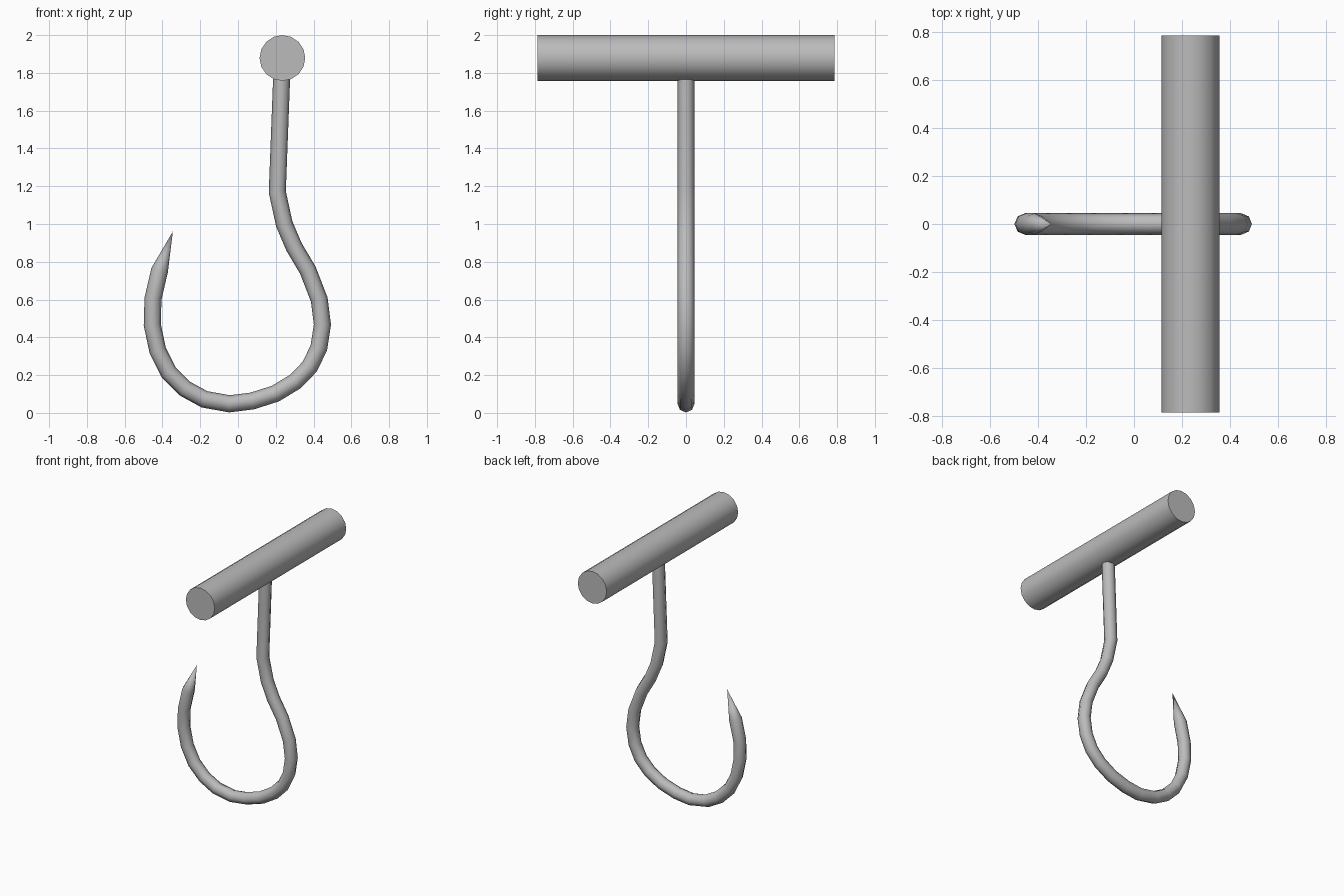
import bpy, bmesh, math
from mathutils import Vector

cube = bpy.data.objects.get("Cube")
if cube:
    bpy.data.objects.remove(cube, do_unlink=True)

steel = bpy.data.materials.new("grey steel")
steel.use_nodes = True
grey = (0.5, 0.5, 0.5, 1)
steel.diffuse_color = grey
steel.node_tree.nodes["Principled BSDF"].inputs["Base Color"].default_value = grey


def finish(obj, angle):
    obj.data.materials.append(steel)
    bpy.ops.object.select_all(action="DESELECT")
    obj.select_set(True)
    bpy.context.view_layer.objects.active = obj
    bpy.ops.object.shade_smooth_by_angle(angle=math.radians(angle))


# Crossbar handle
bpy.ops.mesh.primitive_cylinder_add(vertices=16, radius=0.121, depth=1.574,
                                    location=(0.235, 0, 1.879),
                                    rotation=(math.pi / 2, 0, 0))
handle = bpy.context.object
handle.name = "handle"
finish(handle, 40)

# Hook centre line from the handle round to the last ring before the point
PATH = [(0.235, 1.88), (0.208, 1.17), (0.245, 1.0), (0.296, 0.88), (0.37, 0.755),
        (0.43, 0.6), (0.447, 0.467), (0.428, 0.345), (0.38, 0.245), (0.305, 0.167),
        (0.198, 0.102), (0.075, 0.063), (-0.045, 0.048), (-0.178, 0.072),
        (-0.28, 0.128), (-0.367, 0.215), (-0.425, 0.33), (-0.454, 0.467),
        (-0.45, 0.605), (-0.415, 0.755)]
TIP = (-0.345, 0.96)
RADIUS, SIDES = 0.045, 8

points = [Vector((x, 0, z)) for x, z in PATH + [TIP]]
side = Vector((0, 1, 0))
bm = bmesh.new()
rings = []
for i, p in enumerate(points[:-1]):
    ahead = (points[i + 1] - p).normalized()
    behind = (p - points[i - 1]).normalized() if i else ahead
    tangent = (ahead + behind).normalized()
    normal = side.cross(tangent) / tangent.dot(ahead)
    rings.append([bm.verts.new(p + RADIUS * (normal * math.cos(a) + side * math.sin(a)))
                  for a in (math.tau * k / SIDES for k in range(SIDES))])

# Skin of the rod, its hidden end cap and the sharp point
for a, b in zip(rings, rings[1:]):
    for k in range(SIDES):
        n = (k + 1) % SIDES
        bm.faces.new((a[k], a[n], b[n], b[k]))
bm.faces.new(rings[0])
tip = bm.verts.new(points[-1])
for k in range(SIDES):
    bm.faces.new((rings[-1][k], rings[-1][(k + 1) % SIDES], tip))
bmesh.ops.recalc_face_normals(bm, faces=bm.faces)
mesh = bpy.data.meshes.new("hook")
bm.to_mesh(mesh)
bm.free()
hook = bpy.data.objects.new("hook", mesh)
bpy.context.collection.objects.link(hook)
finish(hook, 50)
